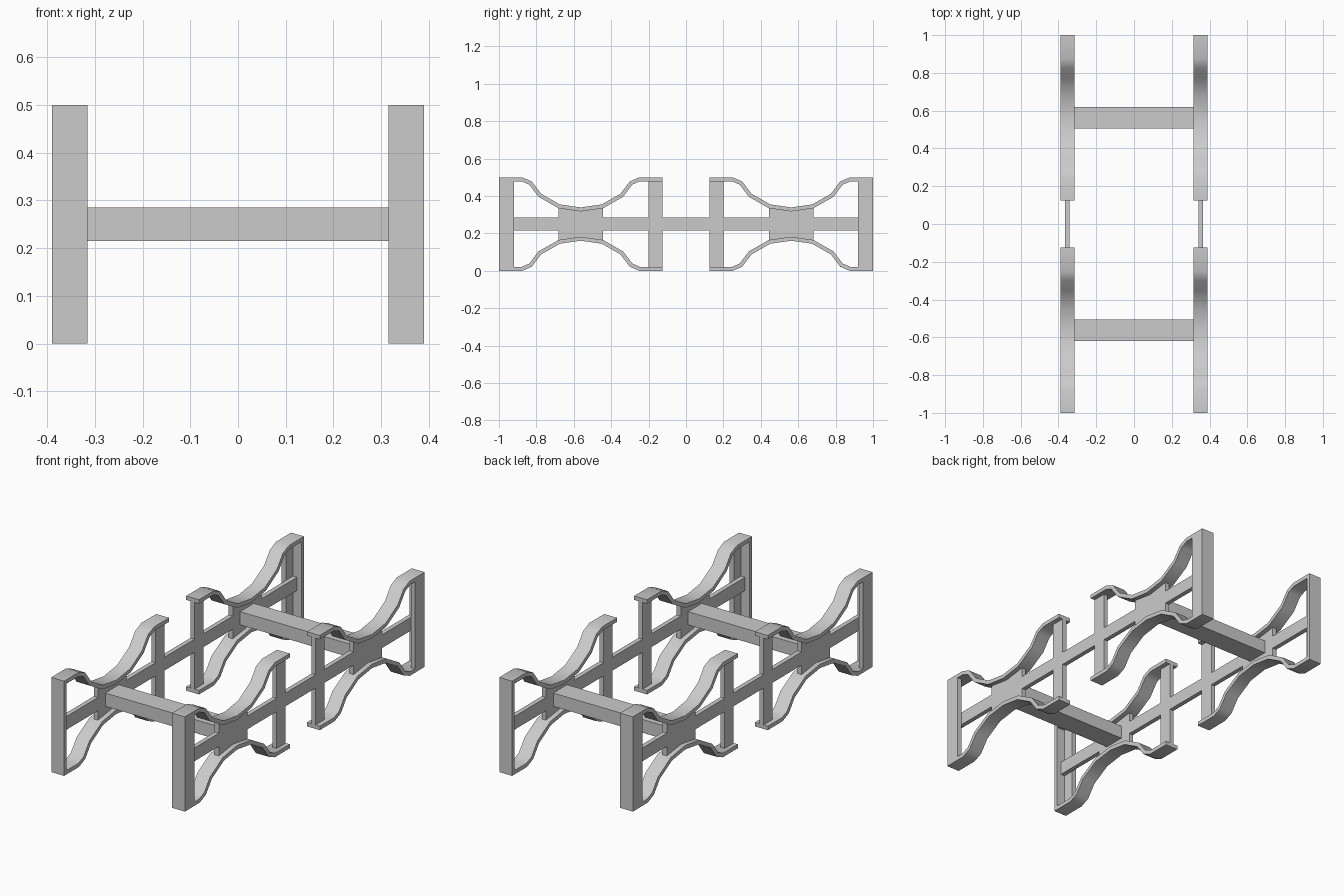
import bpy
import bmesh
import math
from mathutils import Vector

cube = bpy.data.objects.get("Cube")
if cube:
    bpy.data.objects.remove(cube, do_unlink=True)

grey = bpy.data.materials.new("plain grey")
grey.use_nodes = True
COLOUR = (0.6, 0.6, 0.6, 1)
grey.diffuse_color = COLOUR
grey.node_tree.nodes["Principled BSDF"].inputs["Base Color"].default_value = COLOUR

H = 0.5                   # overall height
MID = H / 2               # height of the rails
X_IN, X_OUT = 0.315, 0.39  # width range of each side frame
W_IN, W_OUT = 0.341, 0.365  # thin web inside the frame
T = 0.021                 # flange thickness
CENTRE = 0.5625           # middle of one frame along y
HALF = 0.4375             # half length of one frame
BEAM = 0.035              # half height of the rails


def prism(name, outline, x0, x1, smooth=False):
    """Extrude a (y, z) outline from x0 to x1."""
    bm = bmesh.new()
    face = bm.faces.new([bm.verts.new((x0, y, z)) for y, z in outline])
    geo = bmesh.ops.extrude_face_region(bm, geom=[face])
    moved = [g for g in geo["geom"] if isinstance(g, bmesh.types.BMVert)]
    bmesh.ops.translate(bm, verts=moved, vec=(x1 - x0, 0, 0))
    bmesh.ops.recalc_face_normals(bm, faces=bm.faces)
    mesh = bpy.data.meshes.new(name)
    bm.to_mesh(mesh)
    bm.free()
    mesh.materials.append(grey)
    obj = bpy.data.objects.new(name, mesh)
    bpy.context.collection.objects.link(obj)
    if smooth:
        bpy.ops.object.select_all(action="DESELECT")
        obj.select_set(True)
        bpy.context.view_layer.objects.active = obj
        bpy.ops.object.shade_smooth_by_angle(angle=math.radians(40))
    return obj


def box(name, x0, x1, y0, y1, z0, z1):
    return prism(name, [(y0, z0), (y1, z0), (y1, z1), (y0, z1)], x0, x1)


def offset(path, dist):
    """Shift a path sideways (downwards) with mitred corners."""
    out = []
    for i, p in enumerate(path):
        a = (p - path[i - 1]).normalized() if i else None
        b = (path[i + 1] - p).normalized() if i < len(path) - 1 else None
        a, b = a or b, b or a
        n = Vector((a.y + b.y, -a.x - b.x)).normalized()
        out.append(p + n * dist / n.dot(Vector((a.y, -a.x))))
    return out


# Flange profile: distance from the frame's middle, height
half = [(HALF, 0.5), (0.313, 0.5), (0.262, 0.478), (0.212, 0.412),
        (0.112, 0.355), (0, 0.339)]
top = [Vector((-d, z)) for d, z in half] + [Vector((d, z)) for d, z in half[-2::-1]]
under = offset(top, T)

for sx, side in ((1, "left"), (-1, "right")):
    # Long rail joining both frames
    box(f"{side}_rail", sx * W_IN, sx * W_OUT, -0.985, 0.985, MID - BEAM, MID + BEAM)
    for sy, end in ((-1, "front"), (1, "back")):
        tag = f"{end}_{side}"
        c = sy * CENTRE
        # Curved top and bottom flanges
        ring = [(c + p.x, p.y) for p in top + under[::-1]]
        prism(f"{tag}_upper_flange", ring, sx * X_IN, sx * X_OUT, True)
        prism(f"{tag}_lower_flange", [(y, H - z) for y, z in ring],
              sx * X_IN, sx * X_OUT, True)
        # Waist web between the flanges
        waist = [(c + p.x, p.y + 0.005) for p in under if abs(p.x) < 0.15]
        prism(f"{tag}_waist", waist + [(y, H - z) for y, z in waist[::-1]],
              sx * W_IN, sx * W_OUT)
        # Outer end post: end plate plus outside cheek
        box(f"{tag}_end_plate", sx * X_IN, sx * X_OUT, sy * 0.98, sy, 0, H)
        box(f"{tag}_end_cheek", sx * W_OUT, sx * X_OUT, sy * 0.92, sy * 0.99, 0.01, H - 0.01)
        # Thin inner post
        box(f"{tag}_inner_post", sx * W_IN, sx * W_OUT, sy * 0.125, sy * 0.2, 0.01, H - 0.01)

# Crossbars between the two sides
for sy, end in ((-1, "front"), (1, "back")):
    box(f"{end}_crossbar", -W_IN, W_IN, sy * 0.505, sy * 0.62, MID - BEAM, MID + BEAM)
